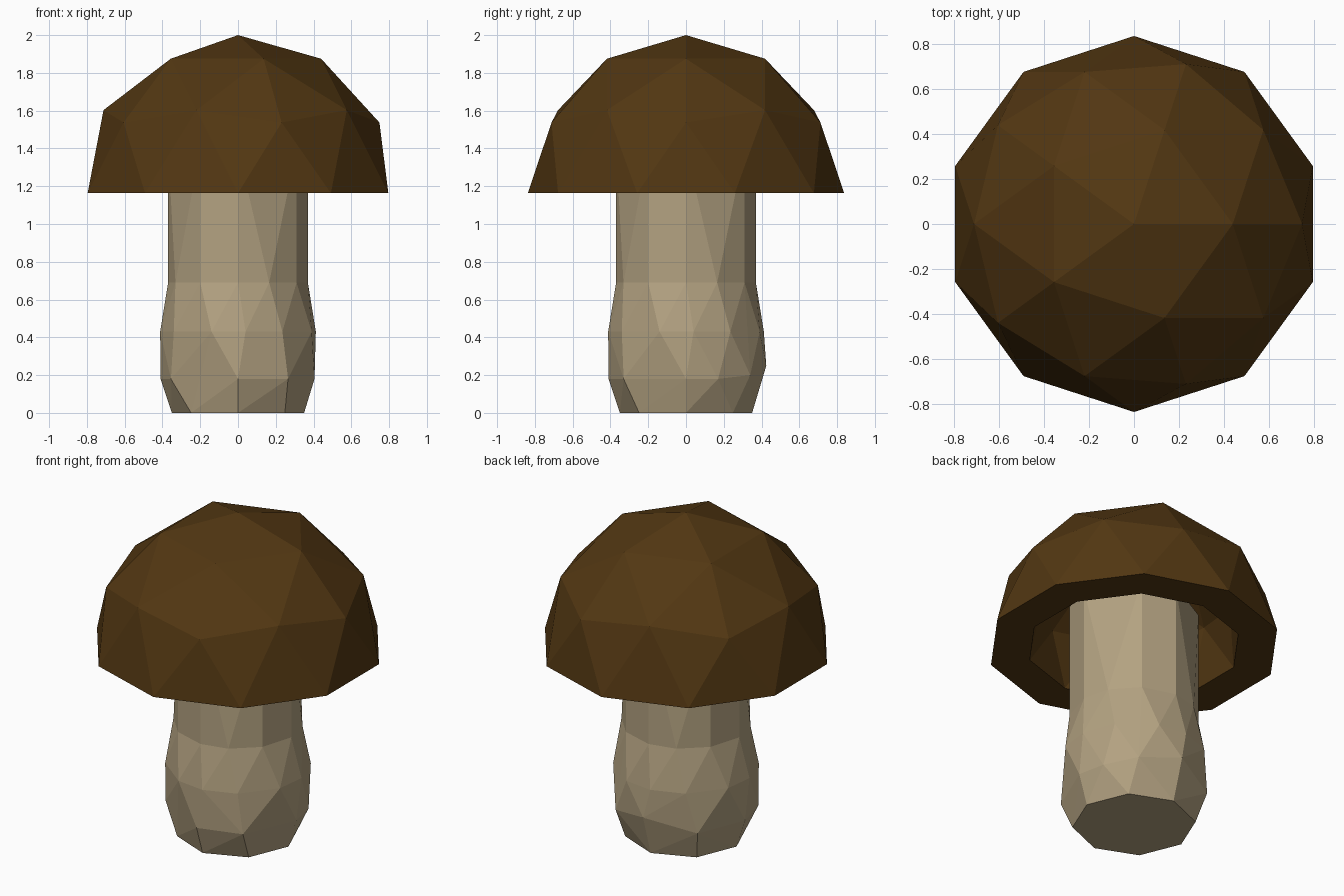
import bpy, bmesh
from mathutils import Matrix, Vector

if "Cube" in bpy.data.objects:
    bpy.data.objects.remove(bpy.data.objects["Cube"])


def finish(bm, name, color):
    mesh = bpy.data.meshes.new(name)
    bm.to_mesh(mesh)
    bm.free()
    mat = bpy.data.materials.new(name + "_color")
    mat.diffuse_color = (*color, 1)
    mat.use_nodes = True
    mat.node_tree.nodes["Principled BSDF"].inputs["Base Color"].default_value = mat.diffuse_color
    mesh.materials.append(mat)
    obj = bpy.data.objects.new(name, mesh)
    bpy.context.collection.objects.link(obj)
    return obj


def dome(bm, radius, z):
    """Upper half of a low-poly icosphere; returns its open edges and faces."""
    verts = bmesh.ops.create_icosphere(bm, subdivisions=2, radius=radius)["verts"]
    low = [v for v in verts if v.co.z < -0.01]
    keep = [v for v in verts if v.co.z >= -0.01]
    bmesh.ops.delete(bm, geom=low, context='VERTS')
    bmesh.ops.translate(bm, verts=keep, vec=(0, 0, z))
    faces = list({f for v in keep for f in v.link_faces})
    edges = list({e for v in keep for e in v.link_edges if e.is_boundary})
    return edges, faces


def quarter_turns(points, z):
    """Repeat a few outline points four times around the axis."""
    return [Matrix.Rotation(k * 1.5707963, 3, 'Z') @ Vector((x, y, z))
            for k in range(4) for x, y in points]


def hull(bm, points, seam_z):
    """Faceted skin around the points, left open at the seam height."""
    verts = [bm.verts.new(p) for p in points]
    bmesh.ops.convex_hull(bm, input=verts)
    seam = [f for v in verts if v.is_valid for f in v.link_faces
            if all(abs(w.co.z - seam_z) < 1e-4 for w in f.verts)]
    bmesh.ops.delete(bm, geom=list(set(seam)), context='FACES')


# Cap: hollow dome with a flat rim
bm = bmesh.new()
outer, _ = dome(bm, 0.837, 1.163)
inner, inner_faces = dome(bm, 0.61, 1.163)
bmesh.ops.reverse_faces(bm, faces=inner_faces)
bmesh.ops.bridge_loops(bm, edges=outer + inner)
bmesh.ops.recalc_face_normals(bm, faces=bm.faces)
finish(bm, "cap", (0.085, 0.038, 0.006))

# Stem: bulging faceted foot, then a straight neck reaching into the cap
SEAM = 0.69
neck = [(0, -0.37), (0.31, -0.2)]
seam = quarter_turns(neck + [(0.165, -0.331)], SEAM)
foot = quarter_turns([(0, -0.35), (0.248, -0.248)], 0)
low_bulge = [Vector(p) for p in (
    (0, -0.41, 0.18), (0.265, -0.33, 0.18), (0.405, 0, 0.18), (0.37, 0.17, 0.18),
    (0.25, 0.34, 0.2), (0, 0.425, 0.25), (-0.29, 0.3, 0.18), (-0.41, 0, 0.18),
    (-0.355, -0.21, 0.18))]
mid_bulge = quarter_turns([(-0.14, -0.39), (0.04, -0.412), (0.235, -0.34)], 0.43)

bm = bmesh.new()
hull(bm, foot + low_bulge + mid_bulge + seam, SEAM)
hull(bm, seam + quarter_turns(neck, 1.4), SEAM)
bmesh.ops.remove_doubles(bm, verts=bm.verts, dist=1e-4)
bmesh.ops.recalc_face_normals(bm, faces=bm.faces)
finish(bm, "stem", (0.45, 0.36, 0.22))
